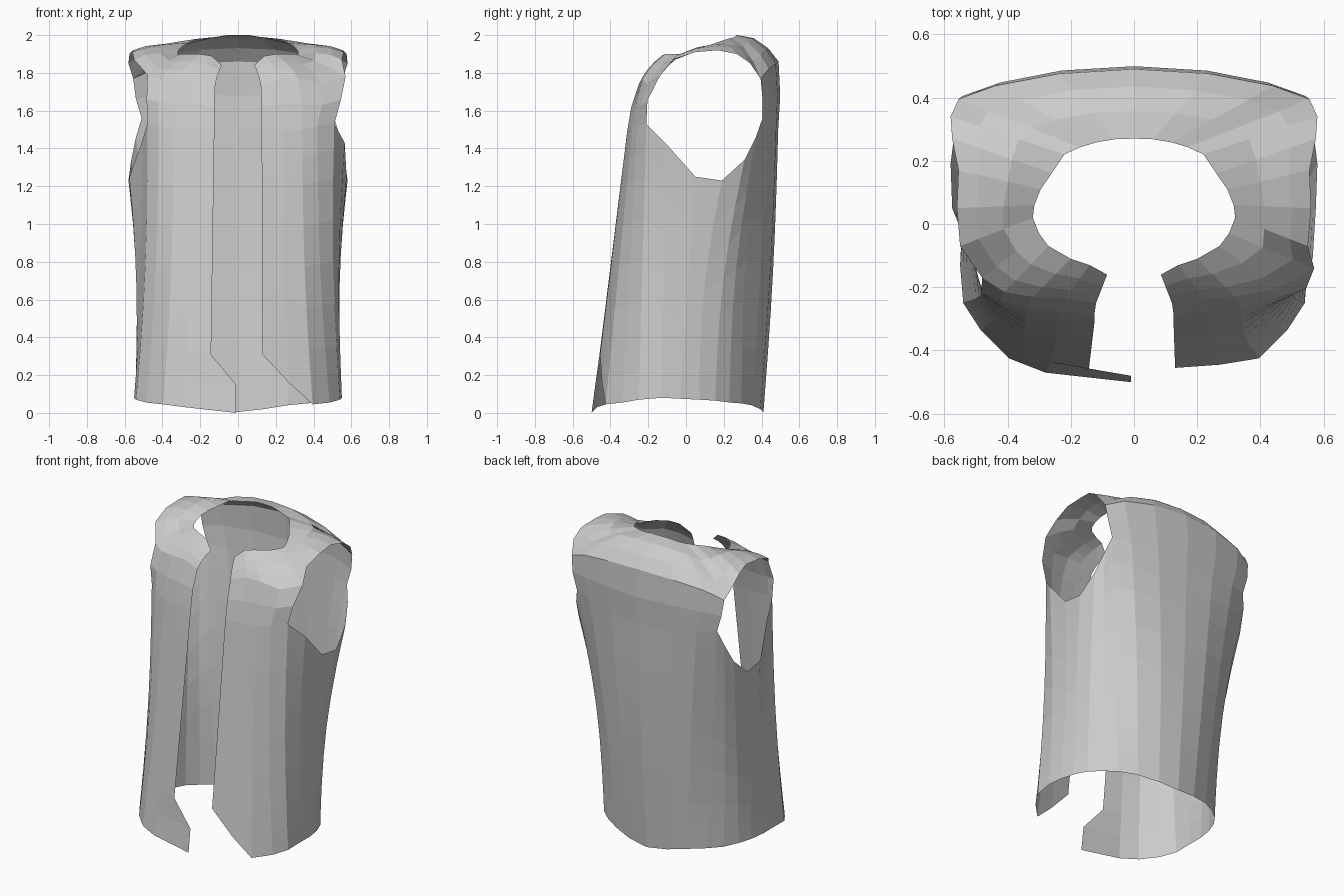
import bpy, bmesh, math
from mathutils import Vector

if "Cube" in bpy.data.objects:
    bpy.data.objects.remove(bpy.data.objects["Cube"])

# Half outlines, 14 columns each: front edge -> side -> centre back
HEM = [(.147, -.495, .01), (.28, -.47, .03), (.395, -.425, .045), (.485, -.335, .055),
       (.54, -.25, .07), (.55, -.13, .08), (.545, -.03, .075), (.525, .07, .07),
       (.49, .155, .065), (.435, .23, .055), (.36, .295, .05), (.26, .35, .04),
       (.135, .393, .02), (0, .41, .005)]
# Chest ring: its middle columns dip to form the lower armhole edge
CHEST = [(.125, -.31, 1.5), (.24, -.30, 1.5), (.34, -.285, 1.5), (.42, -.26, 1.52),
         (.48, -.21, 1.53), (.51, -.11, 1.43), (.575, .05, 1.25), (.58, .19, 1.23),
         (.565, .31, 1.34), (.54, .37, 1.46), (.51, .405, 1.56), (.39, .445, 1.54),
         (.21, .478, 1.52), (0, .488, 1.5)]
# Shoulder ring: its middle columns form the upper armhole edge
SHOULDER = [(.12, -.25, 1.74), (.22, -.235, 1.77), (.32, -.23, 1.77), (.41, -.215, 1.77),
            (.48, -.17, 1.79), (.55, -.07, 1.87), (.56, .05, 1.91), (.555, .17, 1.92),
            (.575, .27, 1.90), (.58, .34, 1.85), (.555, .395, 1.77), (.44, .437, 1.82),
            (.24, .475, 1.85), (0, .49, 1.86)]
NECK = [(.085, -.16, 1.84), (.14, -.13, 1.89), (.20, -.11, 1.90), (.27, -.07, 1.90),
        (.30, -.03, 1.90), (.32, .02, 1.90), (.315, .06, 1.92), (.295, .11, 1.94),
        (.26, .16, 1.96), (.22, .22, 1.98), (.17, .243, 1.985), (.12, .258, 1.99),
        (.06, .268, 2.0), (0, .27, 2.0)]
ROWS = [0, .1, .2, .35, .5, .65, .8, .9, 1]
N = len(HEM)
ARM = range(4, 10)          # column strips left open for the armhole


def outward(p, d):
    v = Vector((p.x, p.y - .08, 0))
    return p + v.normalized() * d


def strip(bm, low, high, skip=()):
    for j in range(N - 1):
        if j not in skip:
            bm.faces.new((low[j], low[j + 1], high[j + 1], high[j]))


def build_half(bm, side):
    hem, chest, shoulder, neck = ([Vector(p) for p in ring]
                                  for ring in (HEM, CHEST, SHOULDER, NECK))
    if side > 0:
        # Right panel: cutaway front hem and a kinked front armhole
        hem[0], hem[1] = Vector((.13, -.455, .31)), Vector((.27, -.445, .16))
        chest[4].x, chest[5].x = .51, .565
        shoulder[3] = Vector((.45, -.205, 1.74))
        shoulder[4] = Vector((.57, -.14, 1.78))

    def add(ring):
        return [bm.verts.new((p.x * side, p.y, p.z)) for p in ring]

    # Body from hem to chest: waisted sides, bowed centre back
    body = []
    for i, t in enumerate(ROWS):
        ring = [h.lerp(c, t) for h, c in zip(hem, chest)]
        bow = math.sin(math.pi * t)
        for j in range(1, N):
            ring[j].x *= 1 - .04 * bow
            if 7 <= j <= 10:
                ring[j].y -= .035 * bow
            elif j > 11:
                ring[j].y += .012 * bow
        if side < 0 and i < 2:          # left panel flap reaching the centre
            ring[0] = Vector((.01, -.5 + .02 * i, .15 * i))
        body.append(add(ring))
    for a, b in zip(body, body[1:]):
        strip(bm, a, b)

    # Upper front and back panels either side of the armhole
    upper = [outward((c + s) / 2, .01) for c, s in zip(chest, shoulder)]
    upper[4] += Vector((-.005, -.025, 0))
    upper[-1].x = 0
    upper, top = add(upper), add(shoulder)
    strip(bm, body[-1], upper, ARM)
    strip(bm, upper, top, ARM)

    # Rounded yoke over the shoulders up to the neckline
    for f, lift in ((.25, .9), (.6, 1)):
        ring = [s.lerp(n, f) for s, n in zip(shoulder, neck)]
        for j, p in enumerate(ring):
            p.z += lift * (.012 if j < 5 else .018 if j < 10 else .04)
        ring = add(ring)
        strip(bm, top, ring)
        top = ring
    strip(bm, top, add(neck))


bm = bmesh.new()
for side in (-1, 1):
    build_half(bm, side)
loose = [v for v in bm.verts if not v.link_faces]
bmesh.ops.delete(bm, geom=loose, context='VERTS')
# Weld the centre back seam
bmesh.ops.remove_doubles(bm, verts=bm.verts, dist=.0005)
bmesh.ops.recalc_face_normals(bm, faces=bm.faces)
mesh = bpy.data.meshes.new("vest")
bm.to_mesh(mesh)
bm.free()
vest = bpy.data.objects.new("vest", mesh)
bpy.context.collection.objects.link(vest)
